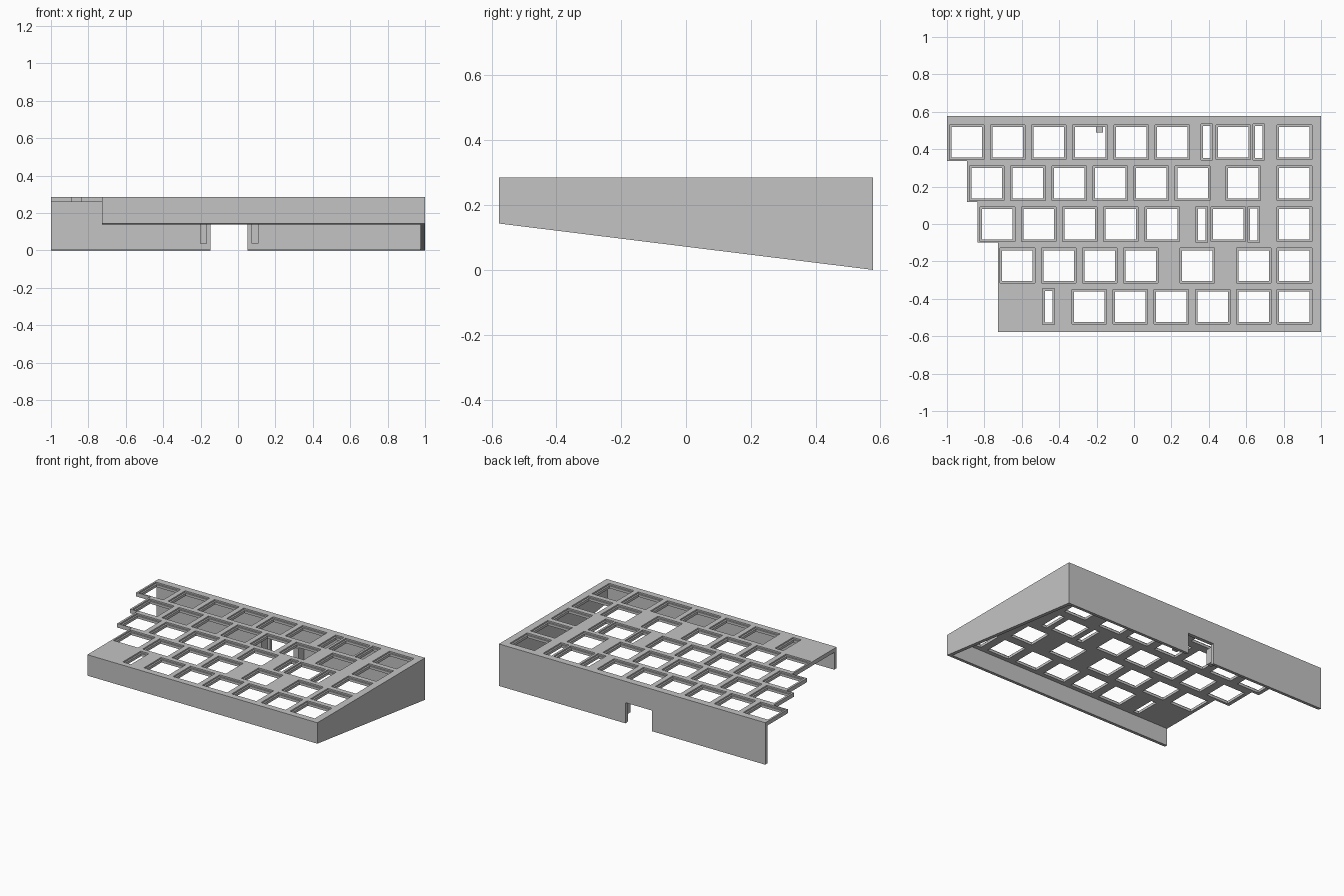
import bpy
import bmesh
from mathutils import Vector

if "Cube" in bpy.data.objects:
    bpy.data.objects.remove(bpy.data.objects["Cube"], do_unlink=True)

HALF_Y = 0.577
TOP, UNDER = 0.285, 0.258      # plate top and underside
WALL = 0.024
FRONT_LIFT = 0.143             # height of the bottom edge at the front
PITCH = 0.22                   # key spacing
LIP = 0.011
LEFT_FRONT = -0.727

grey = bpy.data.materials.new("light grey plastic")
grey.use_nodes = True
colour = (0.55, 0.55, 0.55, 1)
grey.diffuse_color = colour
grey.node_tree.nodes["Principled BSDF"].inputs["Base Color"].default_value = colour


def make_object(name, bm):
    bmesh.ops.recalc_face_normals(bm, faces=bm.faces)
    mesh = bpy.data.meshes.new(name)
    bm.to_mesh(mesh)
    bm.free()
    mesh.materials.append(grey)
    obj = bpy.data.objects.new(name, mesh)
    bpy.context.collection.objects.link(obj)
    return obj


def prism(name, points, offset):
    bm = bmesh.new()
    face = bm.faces.new([bm.verts.new(p) for p in points])
    result = bmesh.ops.extrude_face_region(bm, geom=[face])
    moved = [v for v in result["geom"] if isinstance(v, bmesh.types.BMVert)]
    bmesh.ops.translate(bm, verts=moved, vec=offset)
    return make_object(name, bm)


def add_box(bm, low, high):
    low, high = Vector(low), Vector(high)
    verts = bmesh.ops.create_cube(bm, size=1)["verts"]
    for v in verts:
        v.co = (low + high) / 2 + v.co * (high - low)


def slope(y):
    return FRONT_LIFT * (HALF_Y - y) / (2 * HALF_Y)


def run(start, count):
    return [start + PITCH * i for i in range(count)]


# Key openings and narrow stabiliser slots, one entry per row, front to back
LAST = 0.858
key_rows = [
    run(-0.24, 5) + [LAST],
    run(-0.623, 4) + [0.338, 0.64, LAST],
    run(-0.73, 5) + [0.503, LAST],
    run(-0.787, 6) + [0.585, LAST],
    run(-0.895, 6) + [0.53, LAST],
]
slot_rows = [[-0.457], [], [0.363, 0.641], [], [0.39, 0.668]]


def opening_cutter(name, inset, low, high):
    bm = bmesh.new()
    for row, (keys, slots) in enumerate(zip(key_rows, slot_rows)):
        y = -0.442 + PITCH * row
        sizes = [(x, 0.0925, 0.0925) for x in keys] + [(x, 0.031, 0.096) for x in slots]
        for x, w, h in sizes:
            w, h = w - inset, h - inset
            add_box(bm, (x - w, y - h, low), (x + w, y + h, high))
    obj = make_object(name, bm)
    obj.hide_render = True
    return obj


# Top plate with a staggered left edge
outline = [(1, HALF_Y), (-1, HALF_Y), (-1, 0.337), (-0.893, 0.337),
           (-0.893, 0.117), (-0.837, 0.117), (-0.837, -0.1),
           (LEFT_FRONT, -0.1), (LEFT_FRONT, -HALF_Y), (1, -HALF_Y)]
plate = prism("key_plate", [(x, y, UNDER) for x, y in outline], (0, 0, TOP - UNDER))

# Recessed pockets, then smaller through holes
cutters = [opening_cutter("pocket_cutter", 0, TOP - 0.01, TOP + 0.1),
           opening_cutter("hole_cutter", LIP, UNDER - 0.1, TOP + 0.1)]
bpy.context.view_layer.objects.active = plate
for cutter in cutters:
    mod = plate.modifiers.new(cutter.name, "BOOLEAN")
    mod.operation = "DIFFERENCE"
    mod.solver = "EXACT"
    mod.object = cutter
    bpy.ops.object.modifier_apply(modifier=mod.name)
    bpy.data.objects.remove(cutter, do_unlink=True)


# Front and right walls follow the sloping bottom
def sloped_wall(name, y0, y1, x0, x1):
    points = [(x0, y0, slope(y0)), (x0, y1, slope(y1)), (x0, y1, UNDER), (x0, y0, UNDER)]
    return prism(name, points, (x1 - x0, 0, 0))


inner_y = HALF_Y - WALL
sloped_wall("front_wall", -HALF_Y, -inner_y, LEFT_FRONT, 1)
sloped_wall("right_wall", -inner_y, inner_y, 1 - WALL, 1)

# Back wall with a cable notch
notch_left, notch_right, notch_top = -0.147, 0.05, 0.14
profile = [(-1, 0), (notch_left, 0), (notch_left, notch_top), (notch_right, notch_top),
           (notch_right, 0), (1, 0), (1, UNDER), (-1, UNDER)]
back = prism("back_wall", [(x, HALF_Y, z) for x, z in profile], (0, -WALL, 0))
for v in back.data.vertices:
    if v.co.z < 0.001:
        v.co.z = slope(v.co.y)

# Holding lugs inside the back wall, either side of the notch
for name, x in (("lug_beside_notch_1", -0.185), ("lug_beside_notch_2", 0.091)):
    bm = bmesh.new()
    add_box(bm, (x - 0.019, inner_y - 0.063, 0.037), (x + 0.019, inner_y, 0.143))
    make_object(name, bm)
